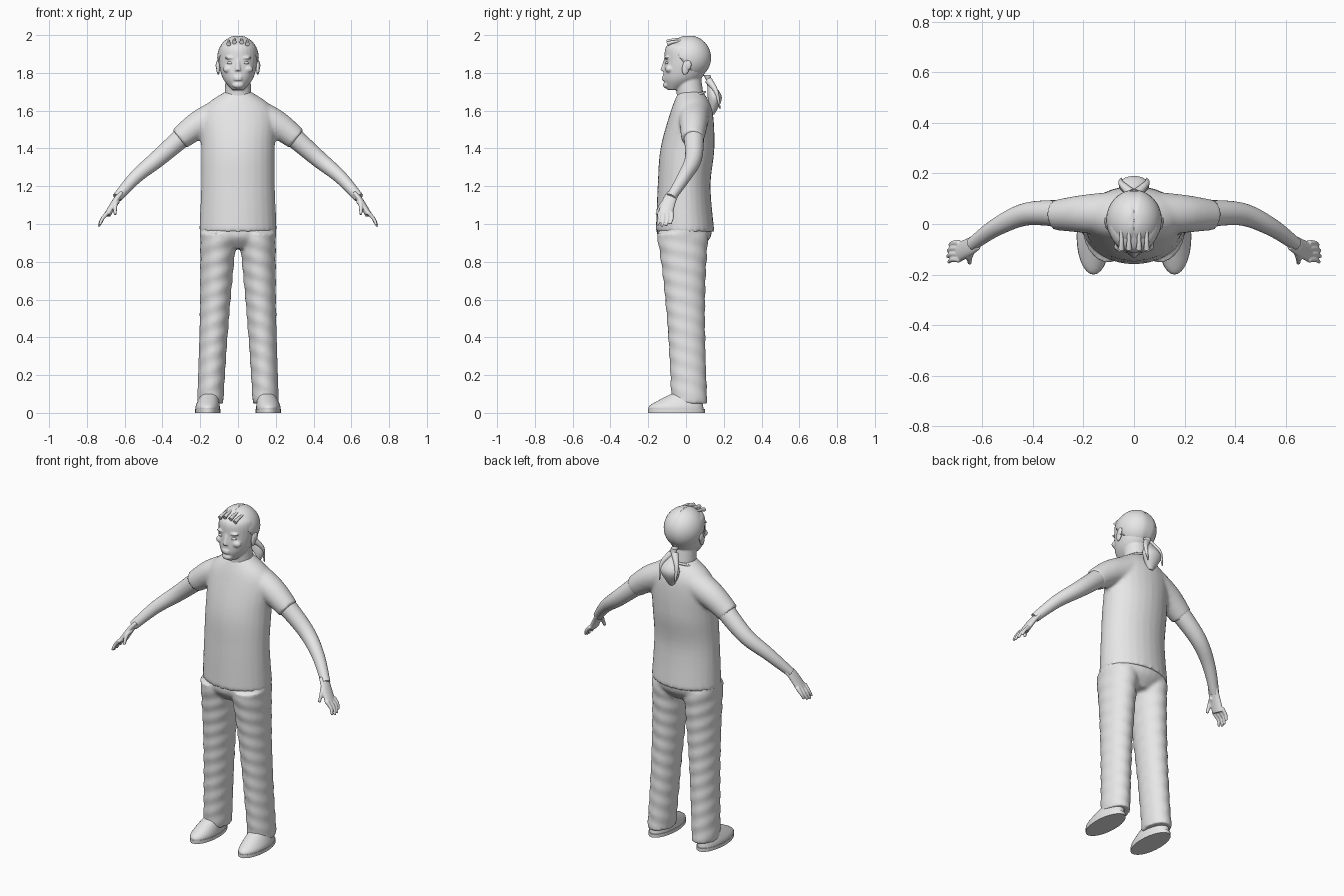
import bpy, bmesh, math
from mathutils import Vector, Matrix

default = bpy.data.objects.get("Cube")
if default:
    bpy.data.objects.remove(default)

colour = (.8, .8, .8, 1)
grey = bpy.data.materials.new("plain light grey")
grey.use_nodes = True
grey.diffuse_color = colour
grey.node_tree.nodes["Principled BSDF"].inputs["Base Color"].default_value = colour
SIDES = {"left": 1, "right": -1}


def spline(a, b, c, d, t):
    """Catmull-Rom blend between ring b and ring c."""
    return [q + t / 2 * (r - p + t * (2 * p - 5 * q + 4 * r - s + t * (3 * (q - r) + s - p)))
            for p, q, r, s in zip(a, b, c, d)]


def loft(bm, rings, side=1, flat=False, fold=0):
    """Skin a smooth tube through rings of (x, y, z, radius, radius)."""
    segments, steps = 28, 6
    points = [rings[0], *rings, rings[-1]]
    dense = [spline(*points[i:i + 4], k / steps)
             for i in range(len(rings) - 1) for k in range(steps)] + [rings[-1]]
    loops = []
    for i, ring in enumerate(dense):
        before, after = dense[max(i - 1, 0)], dense[min(i + 1, len(dense) - 1)]
        axis = Vector((0, 0, 1)) if flat else (Vector(after[:3]) - Vector(before[:3])).normalized()
        reference = Vector((1, 0, 0)) if abs(axis.y) > .9 else Vector((0, 1, 0))
        depth = (reference - axis * reference.dot(axis)).normalized()
        width = depth.cross(axis)
        loop = []
        for j in range(segments):
            angle = math.tau * j / segments
            swell = 1 + fold * math.sin(ring[2] * 75 + 2 * angle)
            offset = width * math.cos(angle) * ring[3] + depth * math.sin(angle) * ring[4]
            position = Vector(ring[:3]) + offset * swell
            position.x *= side
            loop.append(bm.verts.new(position))
        loops.append(loop)
    for low, high in zip(loops, loops[1:]):
        for j in range(segments):
            bm.faces.new((low[j - 1], low[j], high[j], high[j - 1]))
    bm.faces.new(loops[0])
    bm.faces.new(loops[-1])


def upright(bm, *rows):
    """Loft on the centre line from rows of (z, half width, front y, back y)."""
    loft(bm, [(0, (front + back) / 2, z, half, (back - front) / 2)
              for z, half, front, back in rows], flat=True)


def limb(bm, path, start, end, side=1, depth=1):
    """Loft along a path with an evenly tapering radius."""
    rings = []
    for i, point in enumerate(path):
        radius = start + (end - start) * i / (len(path) - 1)
        rings.append((*point, radius, radius * depth))
    loft(bm, rings, side)


def ball(bm, centre, size, tilt=0):
    matrix = Matrix.Translation(centre) @ Matrix.Rotation(tilt, 4, 'X') @ Matrix.Diagonal((*size, 1))
    bmesh.ops.create_uvsphere(bm, u_segments=32, v_segments=20, radius=1, matrix=matrix)


def finish(name, bm, voxel=0, shell=0):
    """Turn the mesh into an object, optionally blending its parts into one skin."""
    bmesh.ops.recalc_face_normals(bm, faces=bm.faces)
    mesh = bpy.data.meshes.new(name)
    bm.to_mesh(mesh)
    bm.free()
    mesh.materials.append(grey)
    part = bpy.data.objects.new(name, mesh)
    bpy.context.collection.objects.link(part)
    if shell:
        part.modifiers.new("Thickness", 'SOLIDIFY').thickness = shell
    if voxel:
        blend = part.modifiers.new("Blend", 'REMESH')
        blend.mode, blend.voxel_size, blend.use_smooth_shade = 'VOXEL', voxel, True
        soften = part.modifiers.new("Soften", 'SMOOTH')
        soften.iterations = 4
    else:
        bpy.ops.object.select_all(action='DESELECT')
        part.select_set(True)
        bpy.context.view_layer.objects.active = part
        bpy.ops.object.shade_smooth_by_angle(angle=math.radians(45))


# Shirt: body and both sleeves blended together
bm = bmesh.new()
upright(bm, (.96, .205, -.16, .15), (1.2, .195, -.15, .13), (1.4, .195, -.135, .15),
        (1.6, .19, -.08, .14), (1.7, .07, -.04, .09))
for side in SIDES.values():
    limb(bm, [(.06, .04, 1.59), (.2, .04, 1.53), (.31, .035, 1.45)], .09, .06, side)
finish("shirt", bm, voxel=.01)

# Collar band
bpy.ops.mesh.primitive_torus_add(location=(0, .02, 1.665), rotation=(.4, 0, 0), major_segments=40,
                                 minor_segments=8, major_radius=.085, minor_radius=.007)
collar = bpy.context.object
collar.name = "collar"
collar.data.materials.append(grey)
collar.data.shade_smooth()

# Trousers: hips and two creased legs blended together
bm = bmesh.new()
upright(bm, (.87, .1, -.1, .08), (.93, .197, -.15, .13), (1, .197, -.15, .14))
heights = [.05 + k / 10 for k in range(10)]
leg = [(.15 - .05 * z, .02 - .04 * z, z, .07 + .03 * z ** 2, .095 + .05 * z ** 3) for z in heights]
for side in SIDES.values():
    loft(bm, leg, side, flat=True, fold=.025)
finish("trousers", bm, voxel=.01)

# Head and neck with nose, lips, chin, brows and cheeks
bm = bmesh.new()
limb(bm, [(0, .03, 1.6), (0, .02, 1.7), (0, .01, 1.8)], .075, .065)
upright(bm, (1.71, .03, -.1, -.03), (1.77, .08, -.12, .08), (1.86, .102, -.115, .12),
        (1.94, .094, -.105, .11), (1.98, .03, -.04, .03))
limb(bm, [(0, -.11, 1.87), (0, -.12, 1.81)], .008, .016)
for height in (1.765, 1.777):
    ball(bm, (0, -.115, height), (.025, .014, .007))
ball(bm, (0, -.105, 1.735), (.03, .017, .017))
for side in SIDES.values():
    ball(bm, (.04 * side, -.1, 1.88), (.03, .014, .008))
    ball(bm, (.05 * side, -.09, 1.82), (.03, .02, .02))
finish("head", bm, voxel=.005)

# Eyes and ears
for word, side in SIDES.items():
    bm = bmesh.new()
    ball(bm, (.04 * side, -.1, 1.853), (.018, .01, .008))
    finish(word + "_eye", bm)
    bm = bmesh.new()
    ball(bm, (.105 * side, 0, 1.83), (.01, .02, .04), tilt=-.2)
    ball(bm, (.11 * side, .01, 1.84), (.008, .018, .025), tilt=-.2)
    finish(word + "_ear", bm)

# Hair cap, cut along a sloping hairline, with a centre parting
bm = bmesh.new()
crown = Vector((0, .015, 1.88))
ball(bm, crown, (.11, .12, .118))
bmesh.ops.bisect_plane(bm, geom=bm.verts[:] + bm.edges[:] + bm.faces[:], plane_co=(0, 0, 1.84),
                       plane_no=(0, 1.2, 1), clear_inner=True)
for vert in bm.verts:
    if abs(vert.co.x) < .005:
        vert.co = vert.co.lerp(crown, .04)
finish("hair", bm, shell=.01)

# Ponytail with loose locks
bm = bmesh.new()
upright(bm, (1.79, .02, .09, .13), (1.75, .02, .11, .14), (1.67, .06, .115, .19), (1.58, .015, .12, .15))
for side in SIDES.values():
    limb(bm, [(.01, .12, 1.76), (.05, .16, 1.7), (.05, .18, 1.61)], .02, .003, side)
finish("ponytail", bm)

# Locks swept back from the forehead
bm = bmesh.new()
for side in SIDES.values():
    for x in (.02, .05):
        limb(bm, [(x, -.1, 1.97 - x / 3), (x, -.07, 1.98 - x / 3), (x, 0, 1.99 - x / 3)], .012, .005, side)
finish("front_locks", bm)

# Arms, hands and shoes
for word, side in SIDES.items():
    bm = bmesh.new()
    limb(bm, [(.26, .04, 1.49), (.42, .04, 1.35), (.54, -.01, 1.25), (.64, -.08, 1.14)], .055, .026, side)
    finish(word + "_arm", bm)

    bm = bmesh.new()
    limb(bm, [(.62, -.07, 1.16), (.65, -.09, 1.12), (.69, -.11, 1.05)], .015, .018, side, depth=2.2)
    limb(bm, [(.64, -.1, 1.12), (.65, -.13, 1.1), (.65, -.155, 1.05)], .016, .008, side)
    for finger, reach in enumerate((.85, 1, 1.05, .95)):
        knuckle = Vector((.69, -.075 - .022 * finger, 1.06))
        bend = knuckle + reach * Vector((.03, 0, -.035))
        tip = knuckle + reach * Vector((.045, -.01, -.07))
        limb(bm, [knuckle, bend, tip], .012, .007, side)
    finish(word + "_hand", bm, voxel=.004)

    bm = bmesh.new()
    loft(bm, [(.16, -.05, .01, .064, .145), (.16, -.05, .04, .063, .14), (.15, 0, .1, .045, .08)], side, flat=True)
    finish(word + "_shoe", bm)
    bm = bmesh.new()
    loft(bm, [(.16, -.05, z, .067, .15) for z in (0, .02)], side, flat=True)
    finish(word + "_sole", bm)
